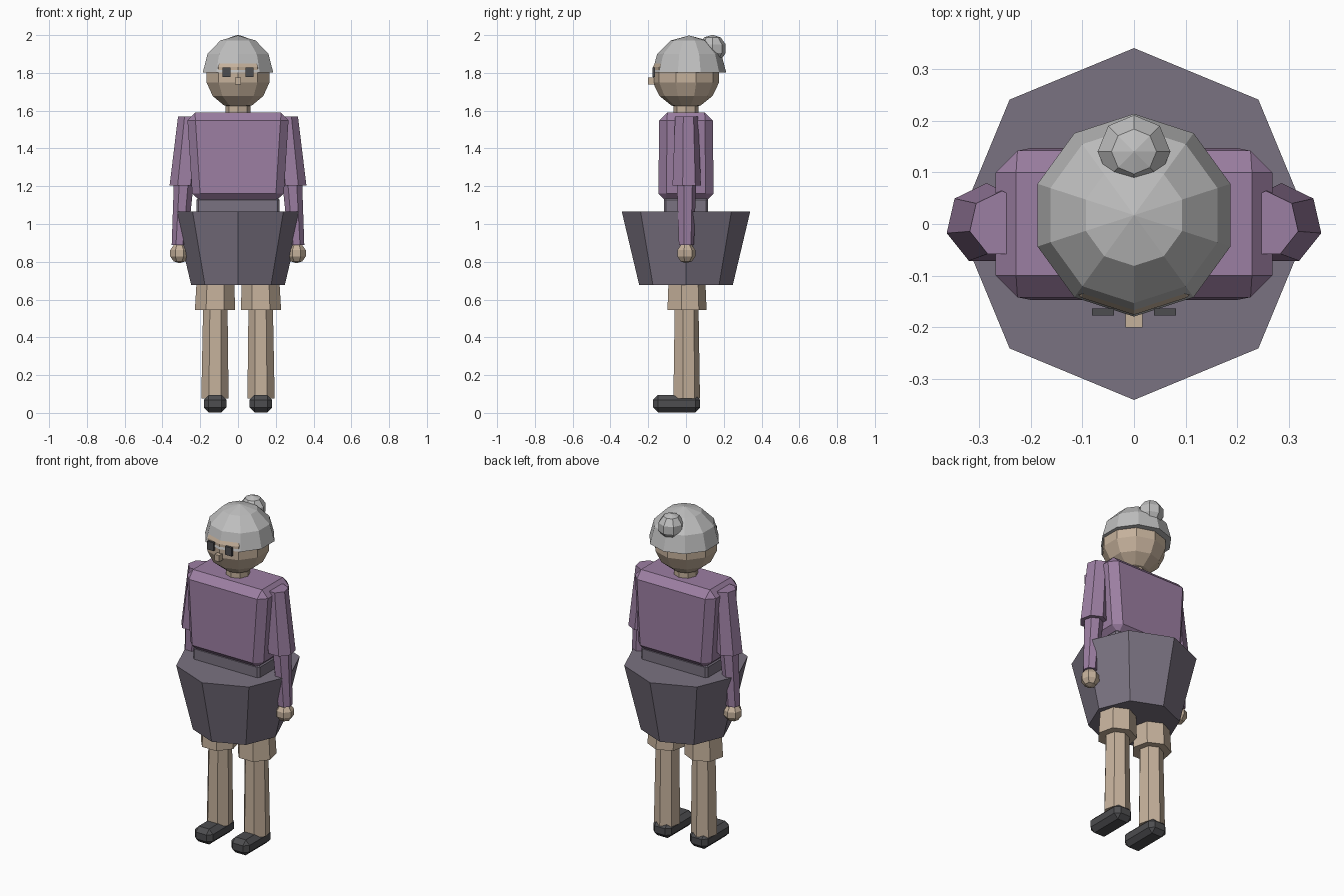
import bpy
import bmesh
from math import sin, cos, pi

default = bpy.data.objects.get("Cube")
if default:
    bpy.data.objects.remove(default, do_unlink=True)


def material(name, r, g, b):
    m = bpy.data.materials.new(name)
    m.use_nodes = True
    m.diffuse_color = (r, g, b, 1)
    m.node_tree.nodes["Principled BSDF"].inputs["Base Color"].default_value = (r, g, b, 1)
    return m


SKIN = material("skin", 0.56, 0.44, 0.33)
PURPLE = material("purple_knit", 0.33, 0.21, 0.36)
SLATE = material("slate_cloth", 0.195, 0.17, 0.22)
GREY = material("grey_hair", 0.52, 0.52, 0.52)
DARK = material("dark_grey", 0.075, 0.075, 0.08)


def finish(name, bm, mat):
    bmesh.ops.recalc_face_normals(bm, faces=bm.faces[:])
    mesh = bpy.data.meshes.new(name)
    bm.to_mesh(mesh)
    bm.free()
    mesh.materials.append(mat)
    obj = bpy.data.objects.new(name, mesh)
    bpy.context.collection.objects.link(obj)
    return obj


def loft(name, mat, sides, rings):
    """Flat-sided tube through rings (x, y, z, radius), closed at both ends."""
    bm = bmesh.new()
    loops = []
    for x, y, z, r in rings:
        if r < 0.0001:
            loops.append([bm.verts.new((x, y, z))] * sides)
        else:
            angles = [2 * pi * i / sides for i in range(sides)]
            loops.append([bm.verts.new((x + r * sin(a), y + r * cos(a), z)) for a in angles])
    for low, high in zip(loops, loops[1:]):
        for i in range(sides):
            j = (i + 1) % sides
            bm.faces.new(list(dict.fromkeys((low[i], low[j], high[j], high[i]))))
    for end in (loops[0], loops[-1]):
        if len(set(end)) == sides:
            bm.faces.new(end)
    return finish(name, bm, mat)


def ball(name, mat, centre, radius, sides, rows, first_row=0):
    x, y, z = centre
    lats = [-pi / 2 + pi * k / rows for k in range(first_row, rows + 1)]
    return loft(name, mat, sides,
                [(x, y, z + radius * sin(t), radius * cos(t)) for t in lats])


def box(name, mat, centre, size, bevel=0.0, top=(1, 1)):
    """Box whose upper face can be scaled, with an optional chamfer."""
    bm = bmesh.new()
    bmesh.ops.create_cube(bm, size=1)
    for v in bm.verts:
        sx, sy = top if v.co.z > 0 else (1, 1)
        v.co.x *= size[0] * sx
        v.co.y *= size[1] * sy
        v.co.z *= size[2]
    obj = finish(name, bm, mat)
    obj.location = centre
    if bevel:
        mod = obj.modifiers.new("chamfer", "BEVEL")
        mod.width = bevel
        mod.segments = 1
        mod.limit_method = "NONE"
    return obj


# Head, hair cap and bun
ball("head", SKIN, (0, 0, 1.79), 0.18, 10, 7)
ball("hair", GREY, (0, 0.017, 1.802), 0.196, 10, 6, first_row=3)
ball("hair_bun", GREY, (0, 0.14, 1.928), 0.074, 8, 5)
box("nose", SKIN, (0, -0.18, 1.757), (0.032, 0.04, 0.038))
loft("neck", SKIN, 8, [(0, 0, 1.56, 0.066), (0, 0, 1.65, 0.066)])

# Torso, waist and flared skirt
box("torso", PURPLE, (0, 0, 1.355), (0.48, 0.294, 0.47), 0.042, (1.125, 0.96))
box("waist", SLATE, (0, 0, 1.08), (0.44, 0.235, 0.12), 0.012)
loft("skirt", SLATE, 8, [(0, 0, 0.678, 0.248), (0, 0, 1.066, 0.34)])

# Paired parts
for label, s in (("left", 1), ("right", -1)):
    box(label + "_eye", DARK, (s * 0.06, -0.17, 1.804), (0.042, 0.013, 0.05))
    loft(label + "_upper_arm", PURPLE, 7,
         [(s * 0.285, 0, 1.205, 0.079), (s * 0.255, 0, 1.57, 0.064)])
    loft(label + "_forearm", PURPLE, 7,
         [(s * 0.31, 0, 0.89, 0.042), (s * 0.287, 0, 1.22, 0.054)])
    ball(label + "_hand", SKIN, (s * 0.31, 0, 0.845), 0.053, 7, 5)
    loft(label + "_thigh", SKIN, 7,
         [(s * 0.122, 0, 0.545, 0.109), (s * 0.118, 0, 0.76, 0.1)])
    loft(label + "_shin", SKIN, 7,
         [(s * 0.122, 0, 0.075, 0.074), (s * 0.12, 0, 0.58, 0.066)])
    box(label + "_shoe", DARK, (s * 0.121, -0.05, 0.049), (0.12, 0.25, 0.092), 0.026)
